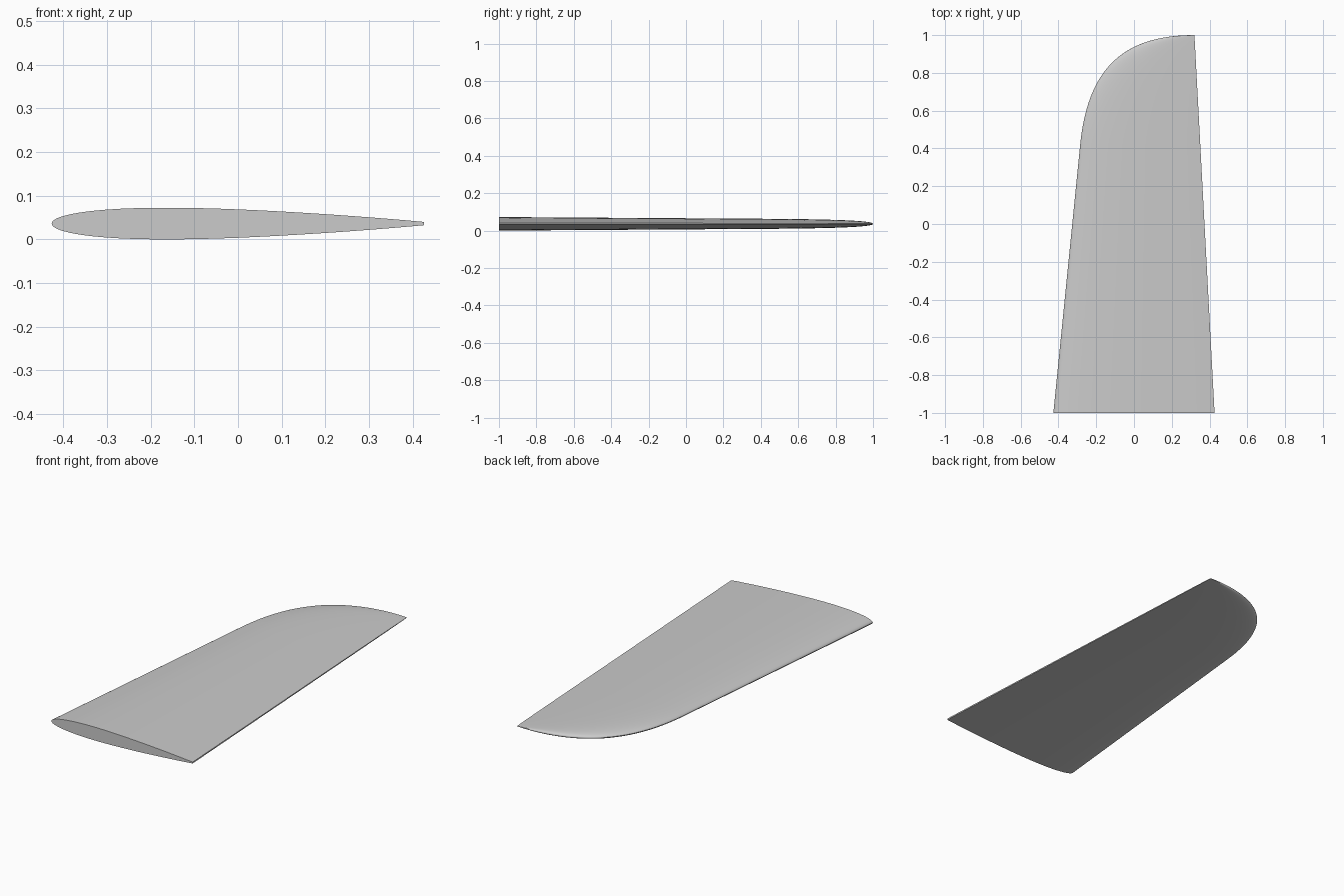
import bpy, bmesh, math
from mathutils import Vector
from mathutils.geometry import interpolate_bezier

cube = bpy.data.objects.get("Cube")
if cube:
    bpy.data.objects.remove(cube, do_unlink=True)

ROOT_CHORD = 0.853
THICKNESS = 0.0844   # as a share of the chord
MID_Z = 0.036
STEPS = 28

grey = bpy.data.materials.new("light grey")
grey.use_nodes = True
colour = (0.6, 0.6, 0.6, 1)
grey.diffuse_color = colour
grey.node_tree.nodes["Principled BSDF"].inputs["Base Color"].default_value = colour


def half_thickness(s):
    """Symmetric aerofoil with a slightly blunt trailing edge."""
    curve = (0.2969 * math.sqrt(s) - 0.126 * s - 0.3516 * s**2
             + 0.2843 * s**3 - 0.1015 * s**4)
    return 5 * THICKNESS * curve + 0.0035 * s * s


# Closed section: trailing edge over the top to the nose, then back underneath
stations = [(1 - math.cos(math.pi * i / STEPS)) / 2 for i in range(STEPS + 1)]
section = [(s, half_thickness(s)) for s in reversed(stations)]
section += [(s, -half_thickness(s)) for s in stations[1:]]

# Leading edge: straight taper, then a rounded sweep into the tip
start, bend = Vector((-0.427, -1, 0)), Vector((-0.285, 0.42, 0))
tip = Vector((0.32, 1, 0))
leading = [start.lerp(bend, i / 8) for i in range(8)]
leading += interpolate_bezier(bend, Vector((-0.245, 0.82, 0)),
                              Vector((-0.06, 1, 0)), tip, 40)[:-1]

# Loft the section along the span
bm = bmesh.new()
rings = []
for p in leading:
    back = ROOT_CHORD / 2 + (tip.x - ROOT_CHORD / 2) * (p.y + 1) / 2
    chord = back - p.x
    rings.append([bm.verts.new((p.x + s * chord, p.y, MID_Z + h * chord))
                  for s, h in section])
count = len(section)
for a, b in zip(rings, rings[1:]):
    for i in range(count):
        j = (i + 1) % count
        bm.faces.new((a[i], a[j], b[j], b[i]))

# Flat root and pointed tip corner
bm.faces.new(rings[0])
corner = bm.verts.new((tip.x, tip.y, MID_Z))
for i in range(count):
    bm.faces.new((rings[-1][i], rings[-1][(i + 1) % count], corner))
bmesh.ops.recalc_face_normals(bm, faces=bm.faces)

mesh = bpy.data.meshes.new("wing_panel")
bm.to_mesh(mesh)
bm.free()
mesh.materials.append(grey)
wing = bpy.data.objects.new("wing_panel", mesh)
bpy.context.collection.objects.link(wing)
bpy.ops.object.select_all(action="DESELECT")
wing.select_set(True)
bpy.context.view_layer.objects.active = wing
bpy.ops.object.shade_smooth_by_angle(angle=math.radians(35))
